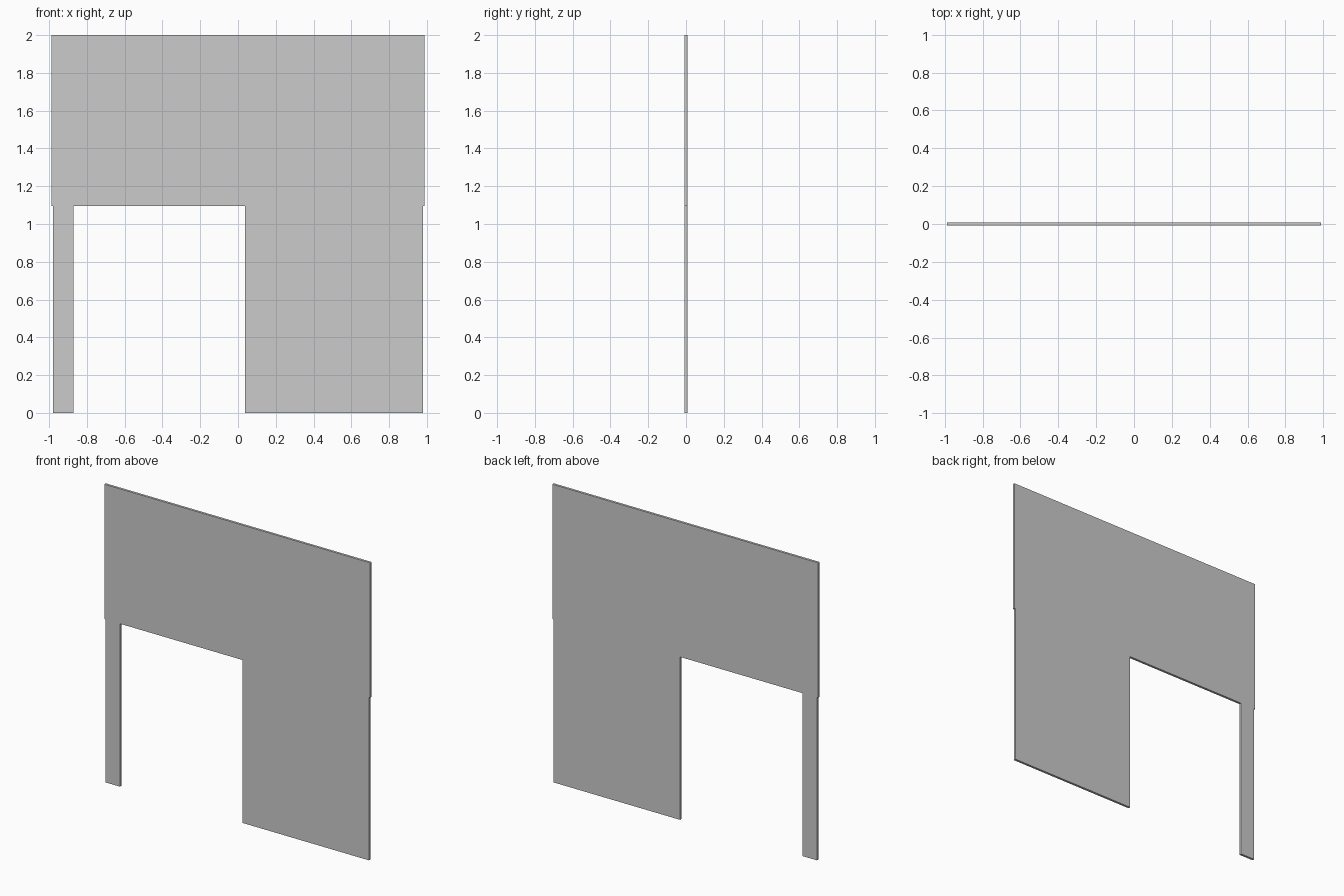
import bpy
import bmesh

if "Cube" in bpy.data.objects:
    bpy.data.objects.remove(bpy.data.objects["Cube"])

THICK = 0.016

# Front outline (x, z): wide upper band, narrow left post, wide right panel
outline = [
    (-0.988, 2.0), (-0.988, 1.094), (-0.979, 1.094), (-0.979, 0.0),
    (-0.872, 0.0), (-0.872, 1.094), (0.038, 1.094), (0.038, 0.0),
    (0.979, 0.0), (0.979, 1.094), (0.988, 1.094), (0.988, 2.0),
]

# Wall panel with doorway: outline extruded through its thickness
bm = bmesh.new()
face = bm.faces.new([bm.verts.new((x, -THICK / 2, z)) for x, z in outline])
ext = bmesh.ops.extrude_face_region(bm, geom=[face], use_keep_orig=True)
verts = [g for g in ext["geom"] if isinstance(g, bmesh.types.BMVert)]
bmesh.ops.translate(bm, verts=verts, vec=(0, THICK, 0))
bmesh.ops.recalc_face_normals(bm, faces=bm.faces[:])

mesh = bpy.data.meshes.new("wall_with_doorway")
bm.to_mesh(mesh)
bm.free()
wall = bpy.data.objects.new("wall_with_doorway", mesh)
bpy.context.collection.objects.link(wall)
